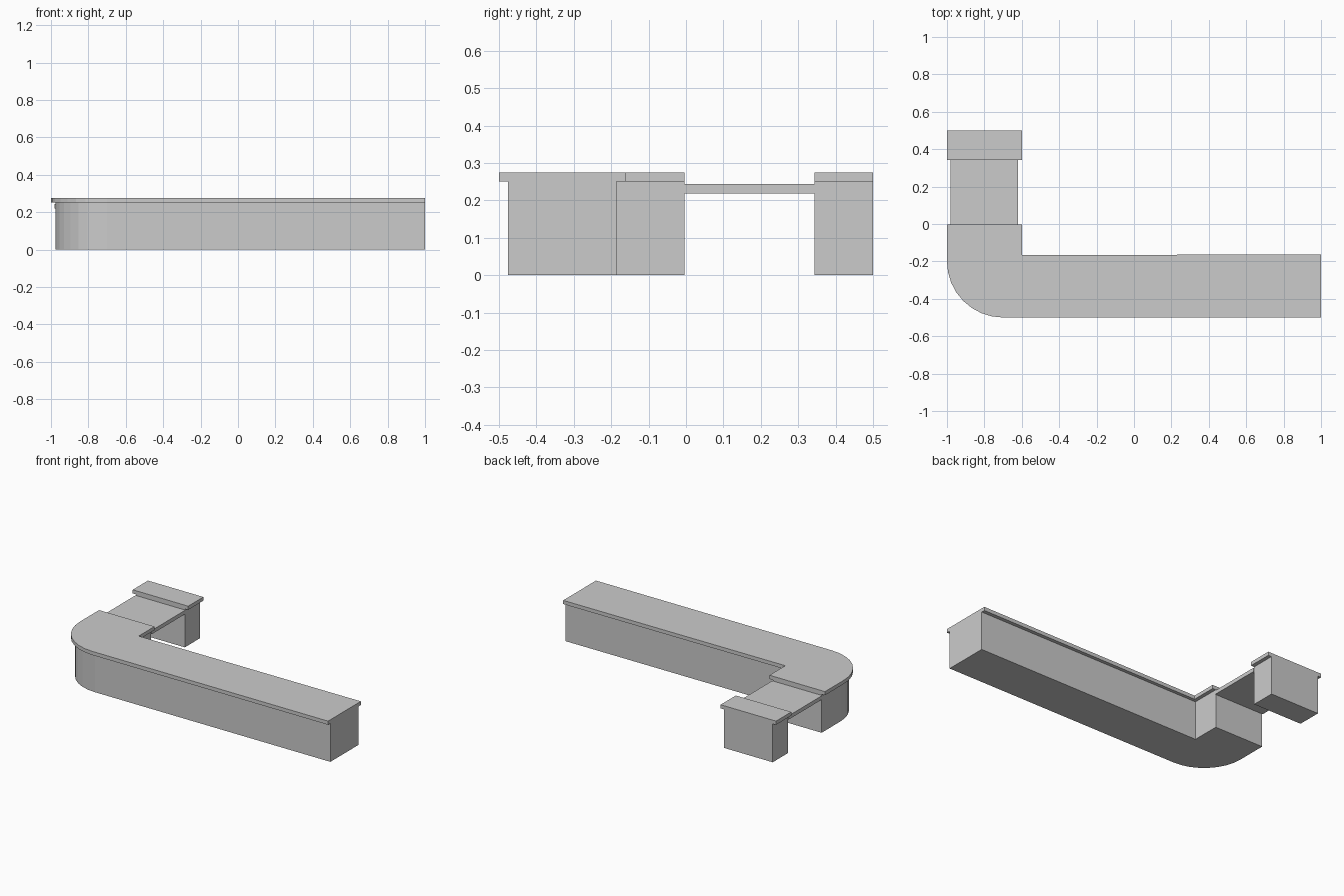
import bpy, bmesh, math

if "Cube" in bpy.data.objects:
    bpy.data.objects.remove(bpy.data.objects["Cube"])


def prism(name, outline, z0, z1):
    """Extrude a counter-clockwise outline from z0 up to z1."""
    bm = bmesh.new()
    face = bm.faces.new([bm.verts.new((x, y, z0)) for x, y in outline])
    ext = bmesh.ops.extrude_face_region(bm, geom=[face])
    for v in ext["geom"]:
        if isinstance(v, bmesh.types.BMVert):
            v.co.z = z1
    bmesh.ops.recalc_face_normals(bm, faces=bm.faces)
    mesh = bpy.data.meshes.new(name)
    bm.to_mesh(mesh)
    bm.free()
    obj = bpy.data.objects.new(name, mesh)
    bpy.context.collection.objects.link(obj)
    return obj


def rect(x0, x1, y0, y1):
    return [(x0, y0), (x1, y0), (x1, y1), (x0, y1)]


def l_shape(inset, inner_left, inner_right, steps=8):
    """L-shaped counter outline with a rounded outer corner."""
    cx, cy, r = -0.7, -0.2, 0.3 - inset
    arc = []
    for i in range(steps + 1):
        a = math.pi + i * math.pi / 2 / steps
        arc.append((cx + r * math.cos(a), cy + r * math.sin(a)))
    inner_x = -0.6 - inset
    return arc + [(1, -0.5 + inset), (1, inner_right), (inner_x, inner_left),
                  (inner_x, BACK), (-1 + inset, BACK)]


BACK, GAP_END = -0.004, 0.343   # ends of the walk-through gap
LIP = 0.024                     # overhang of the worktop
BODY_TOP, TOP = 0.251, 0.275

# Main counter
prism("counter_body", l_shape(LIP, -0.188, -0.186), 0, BODY_TOP)
prism("counter_top", l_shape(0, -0.167, -0.162), BODY_TOP, TOP)

# Short end block
prism("end_block_body", rect(-1 + LIP, -0.6 - LIP, GAP_END, 0.5), 0, BODY_TOP)
prism("end_block_top", rect(-1, -0.6, GAP_END, 0.5), BODY_TOP, TOP)

# Lift-up flap bridging the gap
prism("flap", rect(-0.98, -0.62, BACK, GAP_END), 0.219, 0.244)
